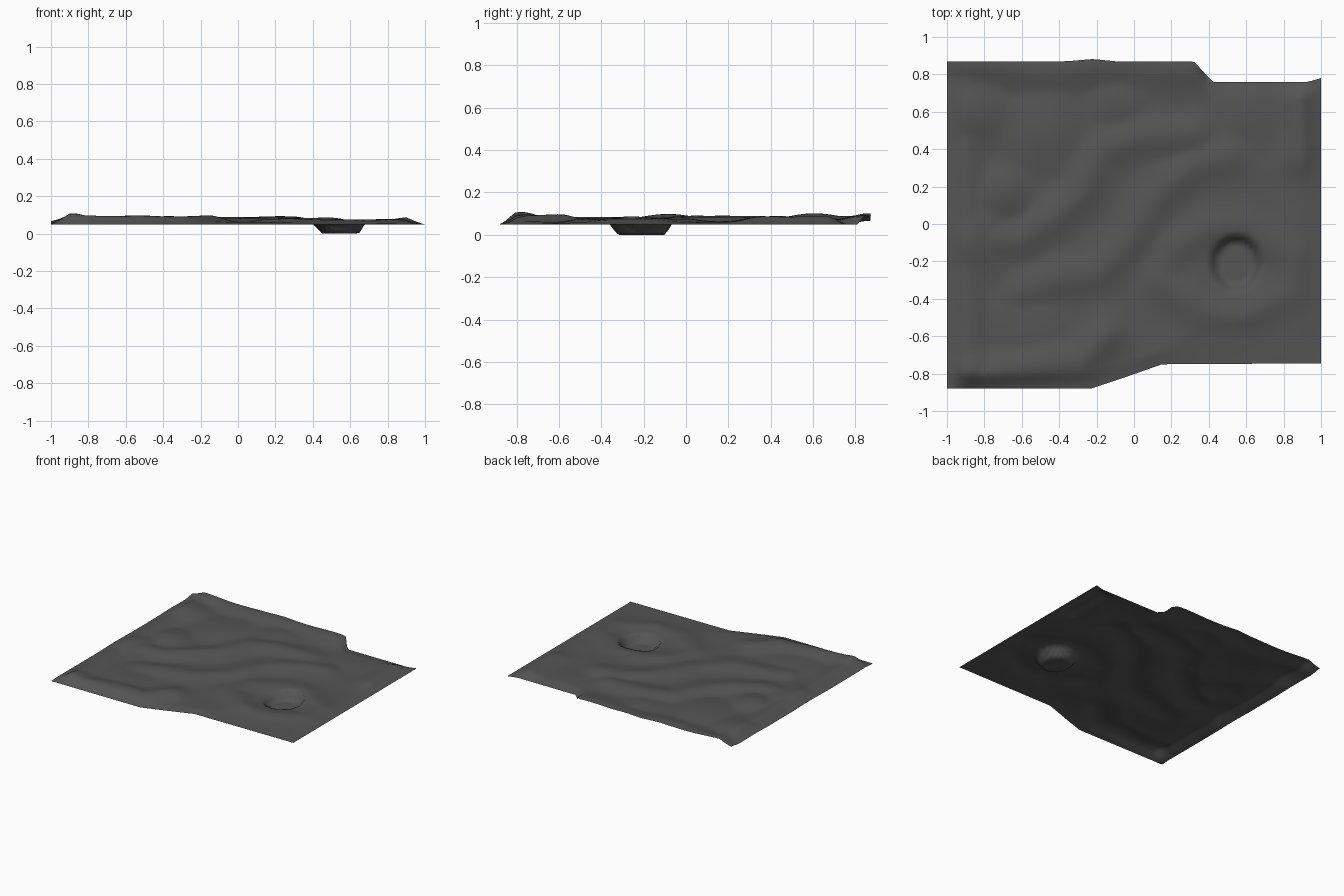
import bpy, bmesh, math
from mathutils import Vector, noise

if "Cube" in bpy.data.objects:
    bpy.data.objects.remove(bpy.data.objects["Cube"])


def smooth(a, b, t):
    t = max(0.0, min(1.0, (t - a) / (b - a)))
    return t * t * (3 - 2 * t)


def ramp(a, b, t):
    return max(0.0, min(1.0, (t - a) / (b - a)))


def lerp_profile(points, x):
    for (x0, v0), (x1, v1) in zip(points, points[1:]):
        if x <= x1:
            return v0 + (v1 - v0) * (x - x0) / (x1 - x0)
    return points[-1][1]


def path_distance(path, p):
    best = 9.0
    for a, b in zip(path, path[1:]):
        a, b = Vector(a), Vector(b)
        t = max(0.0, min(1.0, (p - a).dot(b - a) / (b - a).length_squared))
        best = min(best, (p - a.lerp(b, t)).length)
    return best


# Outline of the sheet along its front and back edges
FRONT = [(-1, -.88), (-.23, -.88), (-.05, -.82), (.15, -.75), (1, -.745)]
BACK = [(-1, .87), (-.36, .87), (-.22, .882), (-.1, .87), (.32, .87),
        (.42, .76), (.93, .76), (1, .78)]

# Ridge crests: path, height above the ground, half width
RIDGES = [
    ([(-.82, -.8), (-.55, -.76), (-.3, -.74), (-.16, -.6)], .036, .1),
    ([(-.85, -.1), (-.6, -.08), (-.45, .02), (-.28, .18), (-.18, .4),
      (0, .47), (.3, .48)], .028, .1),
    ([(-.6, -.36), (-.4, -.29), (-.2, -.26), (0, -.06), (.08, .1),
      (.2, .22), (.33, .32), (.5, .36)], .024, .1),
    ([(-.9, -.75), (-.9, -.3), (-.91, .2), (-.88, .8)], .027, .1),
    ([(-.88, .84), (-.5, .83), (-.2, .86), (.3, .84)], .03, .12),
    ([(.9, .36), (.9, .7)], .026, .1),
    ([(.15, -.3), (.2, -.14), (.4, -.02), (.62, -.01), (.84, -.18),
      (.84, -.36), (.6, -.48), (.35, -.46), (.15, -.3)], .018, .09),
]
# Round hills and one broad hollow around the pit: centre, height, radius
HILLS = [((-.7, .17), .03, .14), ((-.5, .5), .026, .22), ((-.6, -.55), .015, .2),
         ((.62, .55), .012, .15), ((-.1, .65), .02, .15), ((-.88, -.78), .044, .12),
         ((-.9, -.1), .038, .2), ((-.9, .6), .04, .2)]
HOLLOW = (.55, -.23)


def height(x, y):
    p = Vector((x, y))
    rise = 0.0
    for path, top, width in RIDGES:
        rise = max(rise, top * math.exp(-(path_distance(path, p) / width) ** 2))
    for centre, top, radius in HILLS:
        rise = max(rise, top * math.exp(-((p - Vector(centre)).length / radius) ** 2))
    z = .059 + rise + .007 * noise.noise(Vector((x * 4, y * 4, .3)))
    z -= .01 * math.exp(-((p - Vector(HOLLOW)).length / .18) ** 2)
    # Borders slope down to the base level, more gently at the front right
    reach = .07 + .16 * smooth(.1, .5, x)
    border = ramp(-.02, .1, x + 1) * ramp(0, .1, 1 - x)
    border *= ramp(0, reach, y - lerp_profile(FRONT, x))
    if x > .36:
        border *= ramp(0, .08, lerp_profile(BACK, x) - y)
    z = max(.048, .049 + (z - .049) * border)
    # Back left border stays raised
    z += .014 * smooth(.76, .87, y) * smooth(.5, 1, -x)
    # Flat-bottomed pit
    d = math.hypot((x - .545) / .135, (y + .21) / .15)
    return z * ramp(.76, 1.02, d)


# Terrain sheet
mat = bpy.data.materials.new("dark grey ground")
mat.use_nodes = True
color = (.09, .09, .09, 1)
mat.diffuse_color = color
bsdf = mat.node_tree.nodes["Principled BSDF"]
bsdf.inputs["Base Color"].default_value = color
bsdf.inputs["Roughness"].default_value = .9

bm = bmesh.new()
bmesh.ops.create_grid(bm, x_segments=80, y_segments=70, size=1)
for v in bm.verts:
    lo, hi = lerp_profile(FRONT, v.co.x), lerp_profile(BACK, v.co.x)
    v.co.y = lo + (hi - lo) * (v.co.y + 1) / 2
    v.co.z = height(v.co.x, v.co.y)
mesh = bpy.data.meshes.new("terrain")
bm.to_mesh(mesh)
bm.free()
mesh.materials.append(mat)
terrain = bpy.data.objects.new("terrain", mesh)
bpy.context.collection.objects.link(terrain)
bpy.context.view_layer.objects.active = terrain
terrain.select_set(True)
bpy.ops.object.shade_smooth()
